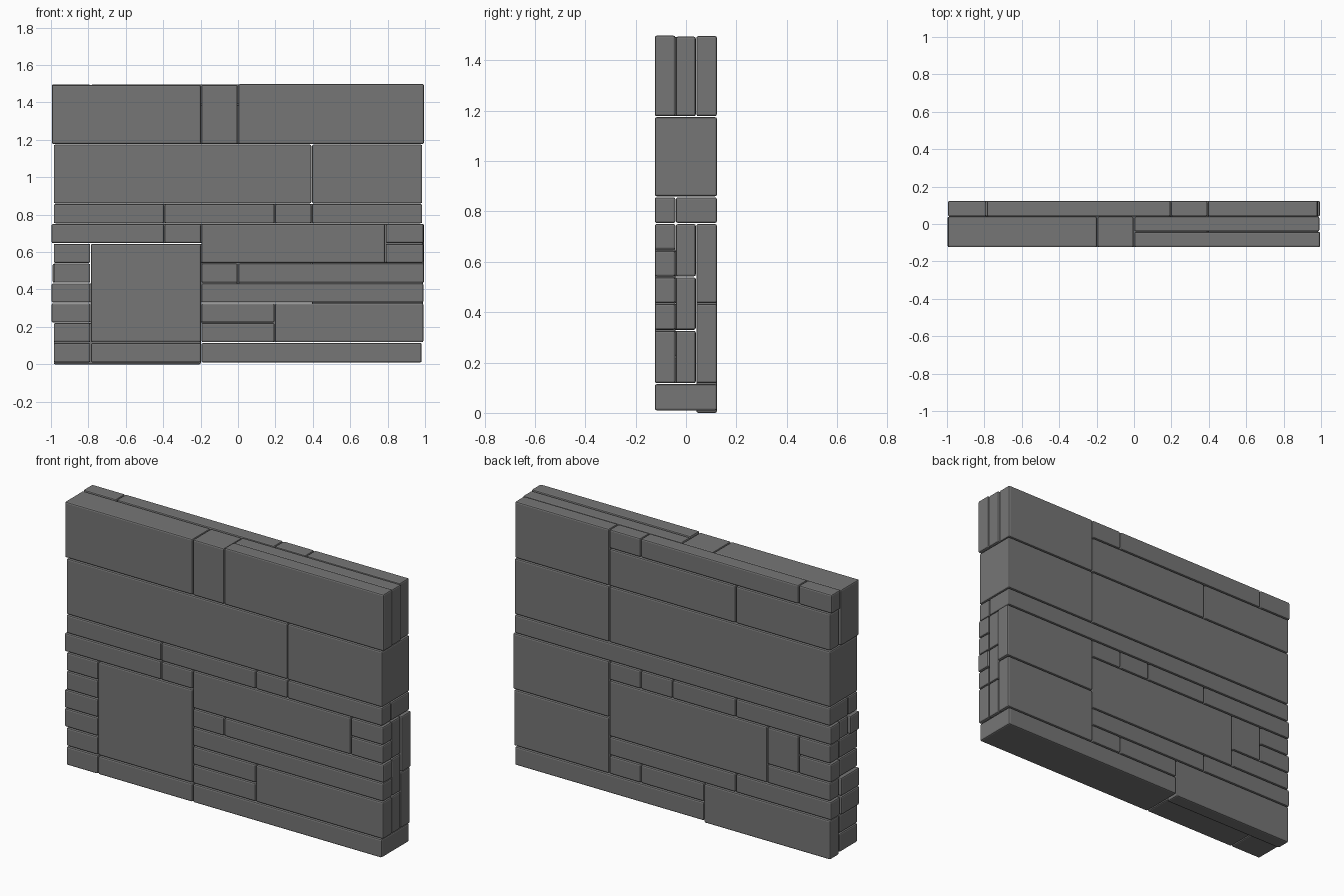
import bpy

if "Cube" in bpy.data.objects:
    bpy.data.objects.remove(bpy.data.objects["Cube"])

# Stone grid: 10 columns in x, 3 layers in y, 14 courses in z
CELL_X, ROW, GAP = 0.197, 0.106, 0.002
LAYER_Y = [-0.124, -0.041, 0.04, 0.123]

dark = bpy.data.materials.new("dark_stone")
dark.diffuse_color = (0.18, 0.18, 0.18, 1)
dark.use_nodes = True
dark.node_tree.nodes["Principled BSDF"].inputs["Base Color"].default_value = dark.diffuse_color


def stone(name, x0, x1, z0, z1, y0, y1, out=0.0, lift=0.0):
    """One chamfered stone; 'out' pushes its wall-end face outwards, 'lift' moves the top/bottom."""
    ax, bx = -0.985 + CELL_X * x0 + GAP, -0.985 + CELL_X * x1 - GAP
    if x0 == 0:
        ax -= GAP + out
    if x1 == 10:
        bx += GAP + out
    az, bz = 0.01 + ROW * z0 + GAP, 0.01 + ROW * z1 - GAP
    if z0 == 0:
        az -= GAP - lift
    if z1 == 14:
        bz += lift
    ay, by = LAYER_Y[y0], LAYER_Y[y1]
    ay += 0.001 if y0 else 0
    by -= 0.001 if y1 < 3 else 0
    bpy.ops.mesh.primitive_cube_add(size=1, location=((ax + bx) / 2, (ay + by) / 2, (az + bz) / 2))
    ob = bpy.context.object
    ob.name = name
    ob.scale = (bx - ax, by - ay, bz - az)
    bpy.ops.object.transform_apply(location=False, rotation=False, scale=True)
    ob.data.materials.append(dark)
    mod = ob.modifiers.new("chamfer", "BEVEL")
    mod.width = 0.008
    mod.segments = 2


# Stones through the full depth of the wall
stone("through_stone", 0, 7, 8, 11, 0, 3)
stone("through_stone", 7, 10, 8, 11, 0, 3)
stone("base_stone", 4, 10, 0, 1, 0, 3, -0.003)
stone("base_stone", 0, 1, 0, 1, 0, 2)
stone("base_stone", 1, 4, 0, 1, 0, 2)

# Top course, front and middle
stone("cap_stone", 0, 4, 11, 14, 0, 2, 0.01)
stone("cap_stone", 4, 5, 11, 14, 0, 2)
stone("cap_stone", 5, 10, 11, 14, 0, 1, 0.009, 0.006)
stone("cap_stone", 5, 10, 11, 14, 1, 2, 0.006, 0.002)

# Front face stones: x0, x1, z0, z1, end offset
front = [
    (0, 3, 7, 8, 0), (3, 6, 7, 8, 0), (6, 7, 7, 8, 0), (7, 10, 7, 8, 0),
    (0, 3, 6, 7, .012), (3, 4, 6, 7, 0), (4, 9, 5, 7, 0),
    (9, 10, 6, 7, .006), (9, 10, 5, 6, .006), (1, 4, 1, 6, 0),
    (4, 5, 4, 5, 0), (5, 10, 4, 5, .01), (4, 10, 3, 4, .006),
    (4, 6, 2, 3, 0), (4, 6, 1, 2, 0), (6, 10, 1, 3, .006),
]
for x0, x1, z0, z1, out in front:
    stone("front_stone", x0, x1, z0, z1, 0, 1, out)
# End stones run back into the middle layer
for row, out in enumerate((0, .012, .012, 0, 0), start=1):
    stone("front_end_stone", 0, 1, row, row + 1, 0, 2, out)

# Core stones, seen only at the wall ends
for i, split in enumerate((4, 5, 6)):
    z = 1 + 2 * i
    stone("core_stone", 1, split, z, min(z + 2, 6), 1, 2)
    stone("core_stone", split, 10, z, z + 2, 1, 2, 0.004)
stone("core_stone", 0, 6, 6, 7, 1, 2)
stone("core_stone", 0, 10, 7, 8, 1, 3)

# Back face stones
back = [
    (7, 10, 11, 14, -.003), (6, 7, 13, 14, 0), (1, 6, 13, 14, 0), (0, 1, 13, 14, .01),
    (3, 7, 11, 13, 0), (0, 3, 11, 13, 0),
    (7, 10, 4, 7, .01), (7, 10, 1, 4, .004),
    (6, 7, 6, 7, 0), (5, 6, 6, 7, 0), (3, 5, 6, 7, 0), (0, 3, 6, 7, .006),
    (2, 7, 3, 6, 0), (1, 2, 4, 6, 0), (0, 1, 5, 6, 0), (0, 1, 4, 5, .006), (0, 2, 3, 4, 0),
    (3, 7, 2, 3, 0), (0, 3, 2, 3, .006), (6, 7, 1, 2, 0), (4, 6, 1, 2, 0),
]
for x0, x1, z0, z1, out in back:
    stone("back_stone", x0, x1, z0, z1, 2, 3, out, 0.004 if z1 == 14 else 0)
stone("back_base_stone", 0, 4, 0, 2, 2, 3, 0, -0.01)
